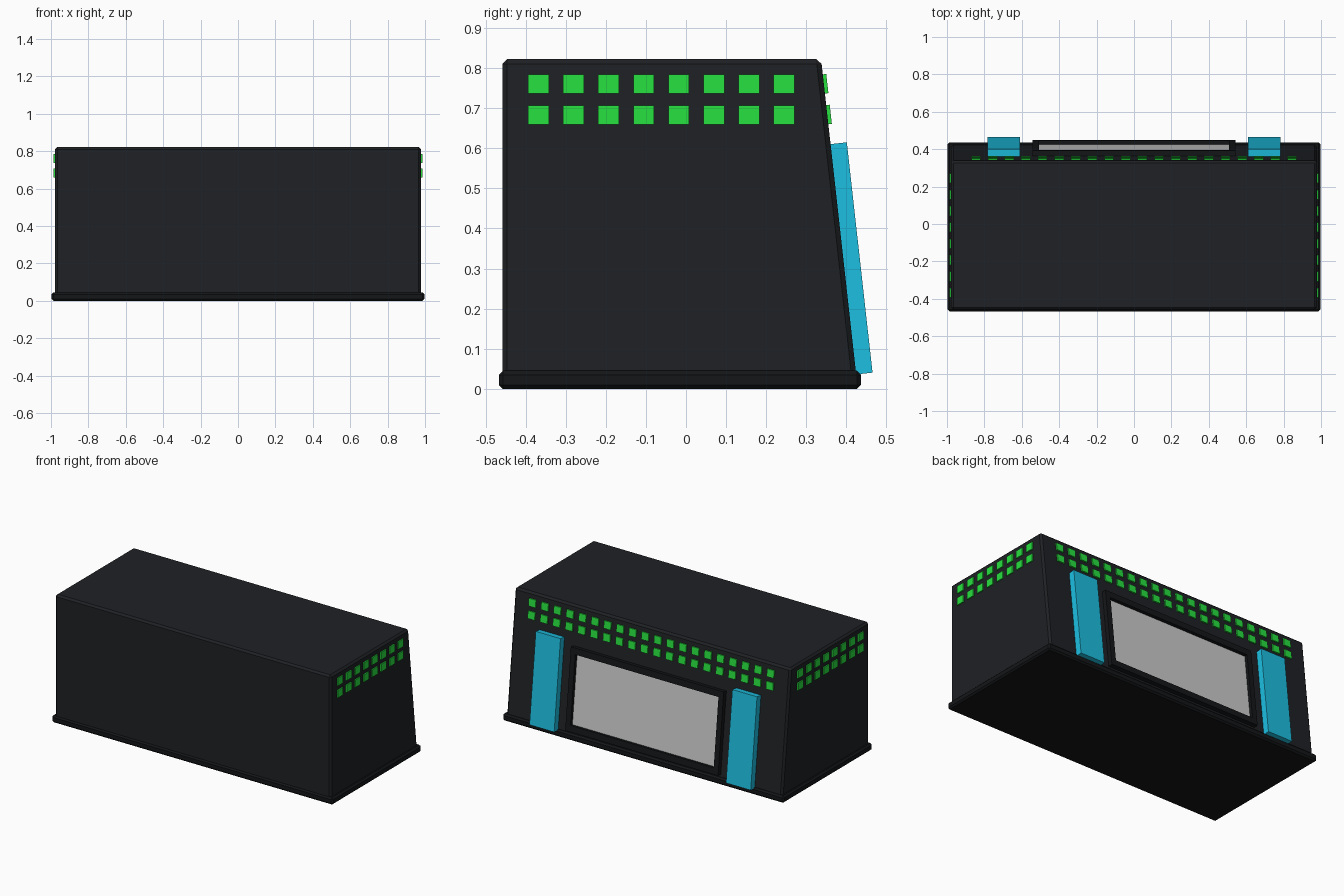
import bpy, bmesh, math
from mathutils import Matrix, Vector

if "Cube" in bpy.data.objects:
    bpy.data.objects.remove(bpy.data.objects["Cube"])

TILT = math.atan(0.1117)          # lean of the rear wall


def material(name, rgb):
    m = bpy.data.materials.new(name)
    m.diffuse_color = (*rgb, 1)
    m.use_nodes = True
    m.node_tree.nodes["Principled BSDF"].inputs["Base Color"].default_value = m.diffuse_color
    return m


SHELL = material("shell_black", (0.014, 0.015, 0.018))
TRIM = material("trim_black", (0.007, 0.008, 0.009))
GREEN = material("light_green", (0.02, 0.75, 0.05))
CYAN = material("panel_cyan", (0.012, 0.52, 0.75))


def finish(name, bm, mat=None, bevel=0):
    bmesh.ops.recalc_face_normals(bm, faces=bm.faces)
    mesh = bpy.data.meshes.new(name)
    bm.to_mesh(mesh)
    bm.free()
    ob = bpy.data.objects.new(name, mesh)
    bpy.context.collection.objects.link(ob)
    if mat:
        mesh.materials.append(mat)
    if bevel:
        mod = ob.modifiers.new("Bevel", 'BEVEL')
        mod.width, mod.segments = bevel, 1
    return ob


def add_box(bm, lo, hi, frame=Matrix()):
    lo, hi = Vector(lo), Vector(hi)
    m = Matrix.Translation((lo + hi) / 2) @ Matrix.Diagonal((*(hi - lo), 1))
    bmesh.ops.create_cube(bm, size=1, matrix=frame @ m)


def box(name, lo, hi, mat=None, bevel=0, frame=Matrix()):
    bm = bmesh.new()
    add_box(bm, lo, hi, frame)
    return finish(name, bm, mat, bevel)


# Rear wall frame: local y = outward from the wall, local z = up along it
REAR = Matrix.Translation((0, 0.4285, 0)) @ Matrix.Rotation(TILT, 4, 'X')

# Base plinth
box("base", (-0.997, -0.467, 0), (0.997, 0.437, 0.045), TRIM, 0.01)

# Main shell with leaning rear wall
bm = bmesh.new()
profile = [(-0.458, 0.02), (-0.458, 0.822), (0.337, 0.822), (0.4263, 0.02)]
face = bm.faces.new([bm.verts.new((-0.978, y, z)) for y, z in profile])
ext = bmesh.ops.extrude_face_region(bm, geom=[face])
bmesh.ops.translate(bm, vec=(1.956, 0, 0),
                    verts=[v for v in ext["geom"] if isinstance(v, bmesh.types.BMVert)])
finish("shell", bm, SHELL, 0.012)

# Screen and its raised frame
box("screen", (-0.512, -0.01, 0.09), (0.512, 0.008, 0.545), frame=REAR)
bm = bmesh.new()
for s in (-1, 1):
    x0, x1 = sorted((s * 0.508, s * 0.542))
    add_box(bm, (x0, -0.01, 0.06), (x1, 0.028, 0.578), REAR)
for z0, z1 in ((0.06, 0.1), (0.538, 0.578)):
    add_box(bm, (-0.508, -0.01, z0), (0.508, 0.028, z1), REAR)
finish("screen_frame", bm, TRIM)

# Cyan side panels
for side, x in (("left", -0.697), ("right", 0.697)):
    box("panel_" + side, (x - 0.0875, -0.01, 0.036), (x + 0.0875, 0.041, 0.614),
        CYAN, frame=REAR)

# Rows of square lights on the rear wall
bm = bmesh.new()
N = 20
for i in range(N):
    x = -0.845 + 1.69 * i / (N - 1)
    for z in (0.688, 0.765):
        add_box(bm, (x - 0.025, -0.005, z - 0.024), (x + 0.025, 0.009, z + 0.024), REAR)
finish("rear_lights", bm, GREEN)

# Rows of square lights on both ends
for side, s in (("left", -1), ("right", 1)):
    bm = bmesh.new()
    x0, x1 = sorted((s * 0.97, s * 0.986))
    for i in range(8):
        y = -0.368 + 0.0875 * i
        for z in (0.683, 0.76):
            add_box(bm, (x0, y - 0.026, z - 0.024), (x1, y + 0.026, z + 0.024))
    finish("end_lights_" + side, bm, GREEN)
